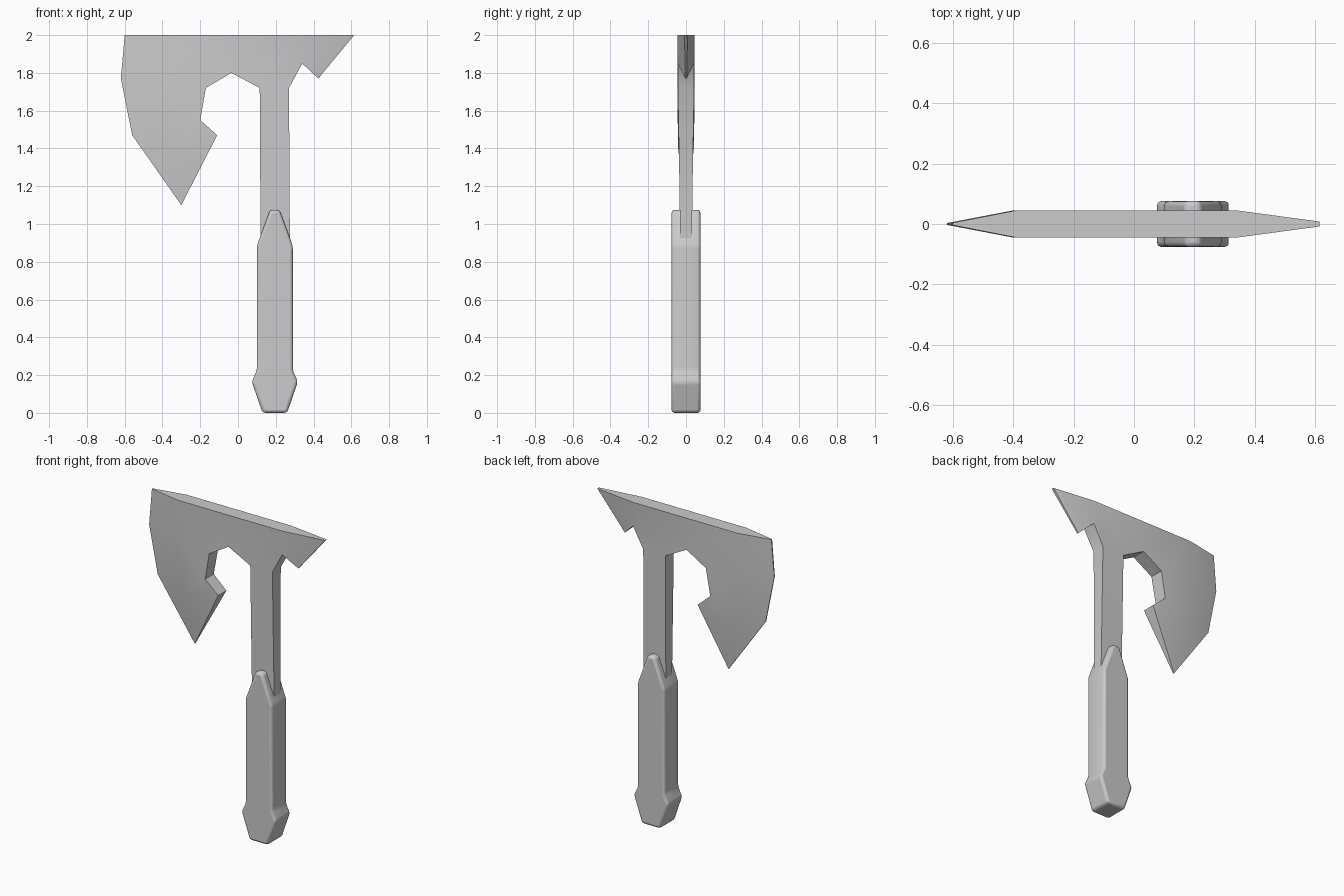
import bpy, bmesh

if "Cube" in bpy.data.objects:
    bpy.data.objects.remove(bpy.data.objects["Cube"])


def finish(bm, name):
    bmesh.ops.recalc_face_normals(bm, faces=bm.faces[:])
    mesh = bpy.data.meshes.new(name)
    bm.to_mesh(mesh)
    bm.free()
    obj = bpy.data.objects.new(name, mesh)
    bpy.context.collection.objects.link(obj)
    bpy.ops.object.select_all(action='DESELECT')
    obj.select_set(True)
    bpy.context.view_layer.objects.active = obj
    return obj


# Axe head and shaft: front half as (x, z, half thickness), thin at the cutting edges
pts = [(-.60, 2, .004), (-.62, 1.77, .003), (-.56, 1.47, .003), (-.30, 1.10, .003),
       (-.39, 2, .045), (-.40, 1.77, .045), (-.35, 1.41, .043),
       (-.11, 1.47, .041), (-.20, 1.55, .043), (-.17, 1.72, .045), (-.035, 1.80, .045),
       (.115, 1.72, .042), (.12, .85, .03), (.275, .85, .03), (.27, 1.72, .042),
       (.34, 1.85, .044), (.425, 1.77, .004), (.615, 2, .008), (.34, 2, .045)]
faces = [(0, 1, 5, 4), (1, 2, 6, 5), (2, 3, 6), (3, 7, 6), (6, 7, 8), (5, 6, 8, 9),
         (4, 5, 9, 10), (4, 10, 18), (10, 11, 14, 15, 18), (11, 12, 13, 14),
         (15, 16, 17, 18)]
bm = bmesh.new()
vs = [bm.verts.new((x, -t, z)) for x, z, t in pts]
for f in faces:
    bm.faces.new([vs[i] for i in f])
# walls run from the outline back to the middle plane, then the half is mirrored
rim = [e for e in bm.edges if e.is_boundary]
new = bmesh.ops.extrude_edge_only(bm, edges=rim)["geom"]
for v in new:
    if isinstance(v, bmesh.types.BMVert):
        v.co.y = 0
half = bm.verts[:] + bm.edges[:] + bm.faces[:]
bmesh.ops.mirror(bm, geom=half, axis='Y', merge_dist=0.0005)
head = finish(bm, "axe_head_and_shaft")
bpy.ops.object.shade_smooth_by_angle(angle=0.5)

# Grip: symmetric profile extruded through y, with rounded edges
cx = .195
side = [(.065, 0.002), (.122, .165), (.095, .225), (.095, .885), (.025, 1.075)]
profile = [(cx + x, z) for x, z in side] + [(cx - x, z) for x, z in reversed(side)]
bm = bmesh.new()
face = bm.faces.new([bm.verts.new((x, -.076, z)) for x, z in profile])
ext = bmesh.ops.extrude_face_region(bm, geom=[face])["geom"]
bmesh.ops.translate(bm, vec=(0, .152, 0),
                    verts=[g for g in ext if isinstance(g, bmesh.types.BMVert)])
for v in bm.verts:
    if v.co.z < .01:
        v.co.z = 0
grip = finish(bm, "grip")
bev = grip.modifiers.new("rounded_edges", 'BEVEL')
bev.width = .016
bev.segments = 3
bev.limit_method = 'ANGLE'
bev.angle_limit = 0.3
bpy.ops.object.shade_smooth_by_angle(angle=0.6)
